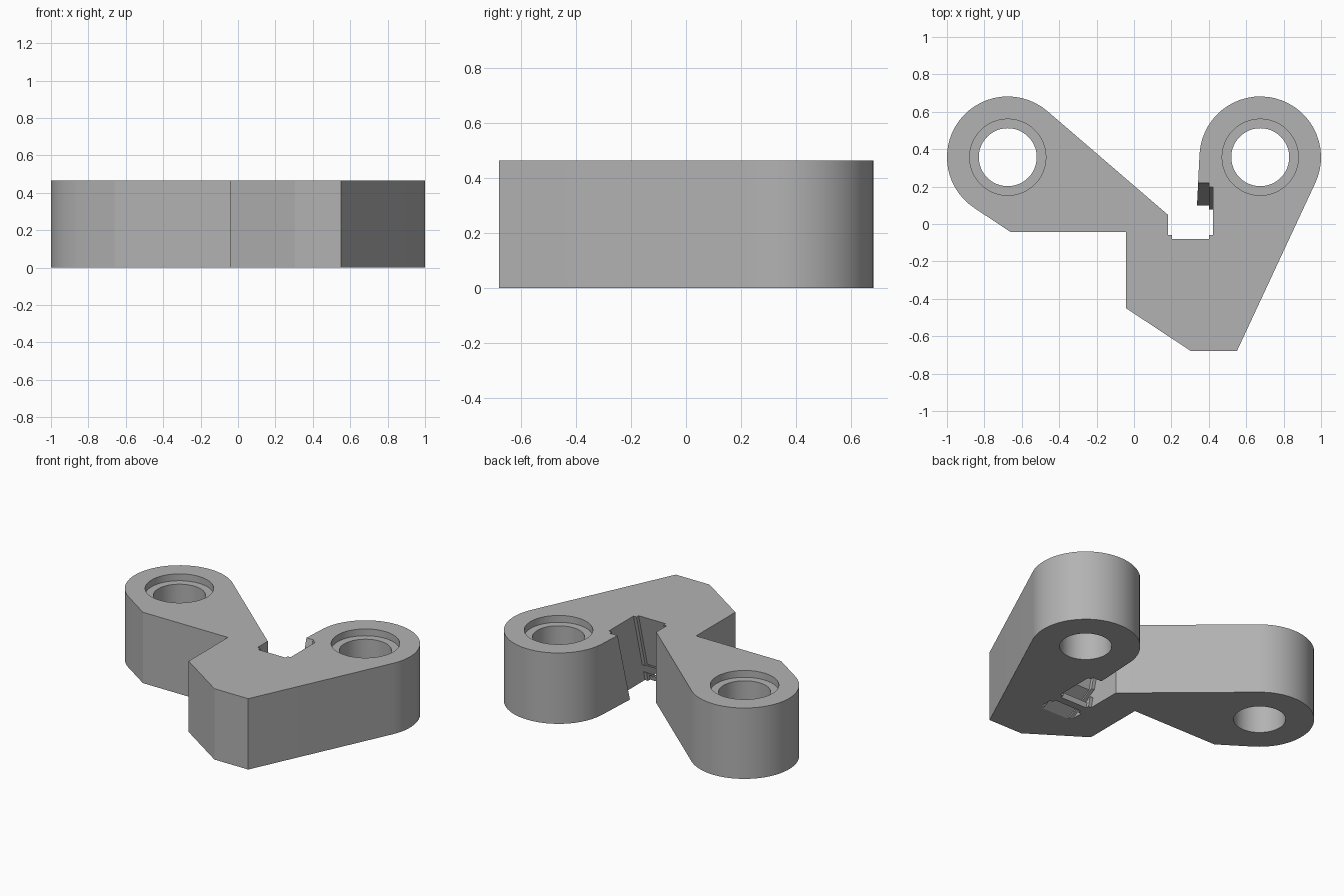
import bpy, bmesh
from math import radians, cos, sin

if "Cube" in bpy.data.objects:
    bpy.data.objects.remove(bpy.data.objects["Cube"], do_unlink=True)

HEIGHT = 0.465
LUG_X, LUG_Y, LUG_R = 0.675, 0.357, 0.325

grey = bpy.data.materials.new("plain_grey")
grey.use_nodes = True
grey.diffuse_color = (0.45, 0.45, 0.45, 1)
grey.node_tree.nodes["Principled BSDF"].inputs["Base Color"].default_value = grey.diffuse_color


def arc(cx, cy, r, start, end, steps):
    angles = [radians(start + (end - start) * i / steps) for i in range(steps + 1)]
    return [(cx + r * cos(a), cy + r * sin(a)) for a in angles]


def prism(name, outline, z0, z1, lean=0.0):
    """Extrude an outline from z0 to z1, leaning along y with height."""
    bm = bmesh.new()
    low, high = ([bm.verts.new((x, y + lean * z, z)) for x, y in outline] for z in (z0, z1))
    bm.faces.new(low[::-1])
    bm.faces.new(high)
    for i in range(len(outline)):
        j = (i + 1) % len(outline)
        bm.faces.new((low[i], low[j], high[j], high[i]))
    bmesh.ops.recalc_face_normals(bm, faces=bm.faces)
    mesh = bpy.data.meshes.new(name)
    bm.to_mesh(mesh)
    bm.free()
    mesh.materials.append(grey)
    obj = bpy.data.objects.new(name, mesh)
    bpy.context.collection.objects.link(obj)
    return obj


def notched_box(x0, x1, y0, y1, n=0.022):
    """Rectangle with a small square step at each corner."""
    return [(x0 + n, y0), (x1 - n, y0), (x1 - n, y0 + n), (x1, y0 + n),
            (x1, y1 - n), (x1 - n, y1 - n), (x1 - n, y1), (x0 + n, y1),
            (x0 + n, y1 - n), (x0, y1 - n), (x0, y0 + n), (x0 + n, y0 + n)]


# Body outline: two round lugs joined by a stepped web
outline = arc(-LUG_X, LUG_Y, LUG_R, 49.5, 236.5, 28)
outline += [(-0.66, -0.043), (-0.043, -0.043), (-0.043, -0.45), (0.305, -0.68), (0.55, -0.68)]
outline += arc(LUG_X, LUG_Y, LUG_R, -25, 176, 30)
outline += [(0.328, -0.077)]
body = prism("bracket_body", outline, 0, HEIGHT)

# Bolt holes with shallow counterbores
cutters = []
for side, x in (("right", -LUG_X), ("left", LUG_X)):
    cutters.append(prism(side + "_bolt_hole", arc(x, LUG_Y, 0.155, 0, 352.5, 47), -0.1, HEIGHT + 0.1))
    cutters.append(prism(side + "_counterbore", arc(x, LUG_Y, 0.204, 0, 352.5, 47), HEIGHT - 0.045, HEIGHT + 0.1))

# Leaning slot and the steep channel that opens beneath it
cutters.append(prism("leaning_slot", notched_box(0.182, 0.422, -0.2, 0.1), -0.1, HEIGHT + 0.1, 0.258))
cutters.append(prism("strap_channel", notched_box(0.182, 0.422, -0.37, -0.25), -0.05, 0.12, 1.8))

bpy.context.view_layer.objects.active = body
for cutter in cutters:
    cutter.hide_render = True
    mod = body.modifiers.new(cutter.name, "BOOLEAN")
    mod.operation = "DIFFERENCE"
    mod.solver = "EXACT"
    mod.object = cutter
    bpy.ops.object.modifier_apply(modifier=mod.name)
    bpy.data.objects.remove(cutter, do_unlink=True)

# Smooth the round walls, keep the edges crisp
bpy.ops.object.select_all(action="DESELECT")
body.select_set(True)
bpy.ops.object.shade_smooth_by_angle(angle=radians(20))
